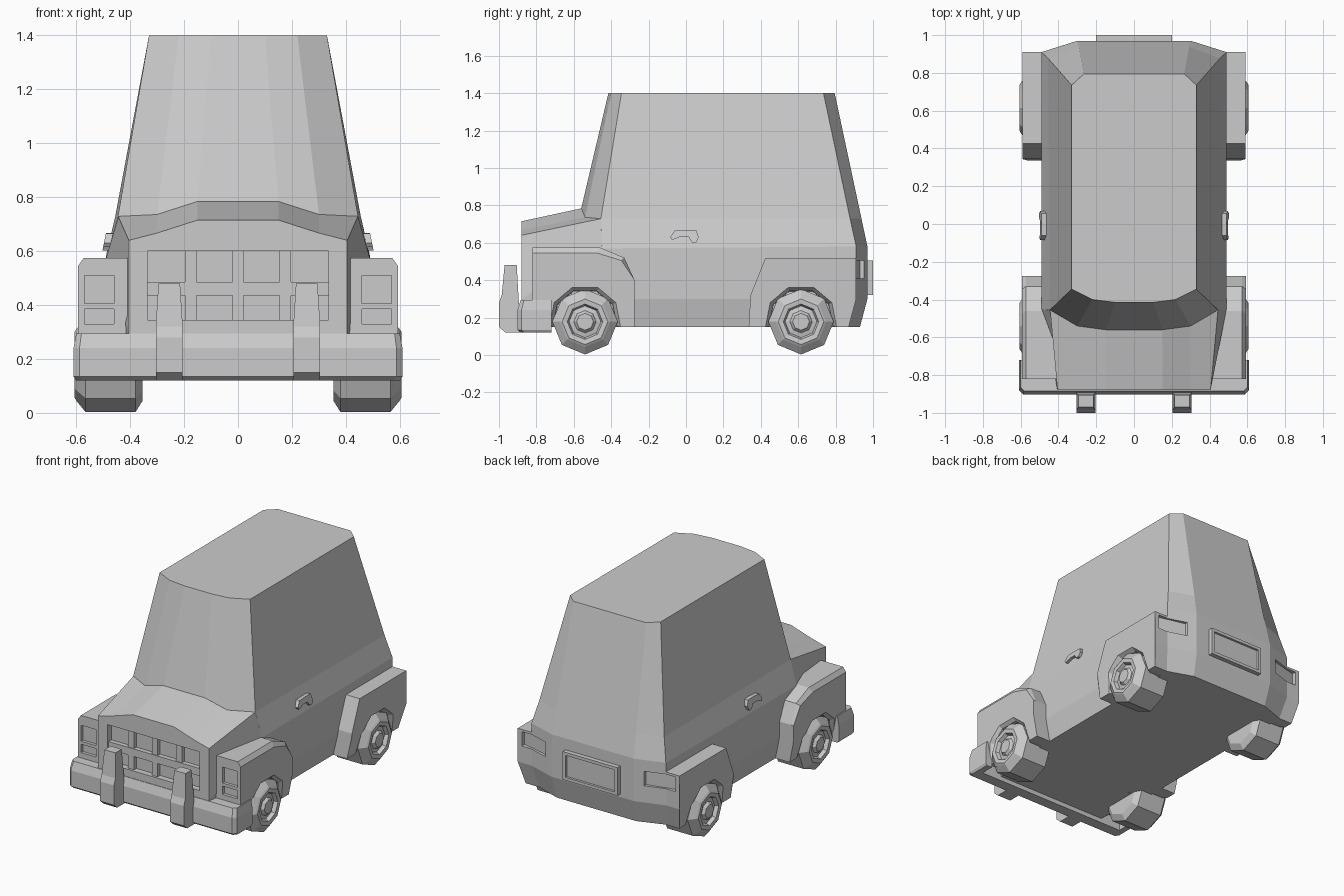
import bpy, bmesh
from math import cos, sin, pi
from mathutils import Vector

if "Cube" in bpy.data.objects:
    bpy.data.objects.remove(bpy.data.objects["Cube"])


def loft(name, rings, mirror=False, close=False, tuck=0.0):
    """Skin equal-length vertex rings, cap the ends (or close the loop)."""
    bm = bmesh.new()
    vs = [[bm.verts.new(p) for p in r] for r in rings]
    n = len(rings[0])
    pairs = list(zip(vs, vs[1:])) + ([(vs[-1], vs[0])] if close else [])
    for a, b in pairs:
        for i in range(n):
            j = (i + 1) % n
            bm.faces.new((a[i], a[j], b[j], b[i]))
    if not close:
        bm.faces.new(vs[0])
        bm.faces.new(vs[-1])
    if tuck:  # lean the sides inward below the sill line
        bmesh.ops.bisect_plane(bm, geom=bm.verts[:] + bm.edges[:] + bm.faces[:], dist=1e-5,
                               plane_co=(0, 0, 0.3), plane_no=(0, 0, 1))
        for v in bm.verts:
            if v.co.z < 0.3:
                v.co.x -= tuck * (0.3 - v.co.z) / 0.15
    bmesh.ops.recalc_face_normals(bm, faces=bm.faces)
    me = bpy.data.meshes.new(name)
    bm.to_mesh(me)
    bm.free()
    ob = bpy.data.objects.new(name, me)
    bpy.context.collection.objects.link(ob)
    if mirror:
        m = ob.modifiers.new("mirror", 'MIRROR')
        m.use_mirror_merge = False
    return ob


def box(name, x, y, z, mirror=False):
    return loft(name, [[(x[0], y[0], h), (x[1], y[0], h), (x[1], y[1], h), (x[0], y[1], h)] for h in z], mirror)


def sym(half):
    return half + [(-x, y, z) for x, y, z in reversed(half)]


def side(x, prof):
    return [(x, y, z) for y, z in prof]


def cut(ob, cutter):
    b = ob.modifiers.new("cut", 'BOOLEAN')
    b.operation, b.solver, b.object = 'DIFFERENCE', 'EXACT', cutter
    cutter.hide_render = True
    cutter.hide_set(True)


# Cabin: stacked plan outlines from floor to roof
cabin = loft("cabin", [
    sym([(.15, -.45, .15), (.3, -.45, .15), (.46, -.44, .15), (.46, .87, .15), (.29, .93, .15)]),
    sym([(.15, -.46, .3), (.3, -.46, .3), (.49, -.45, .3), (.49, .91, .3), (.3, .97, .3)]),
    sym([(.15, -.5, .57), (.3, -.49, .57), (.49, -.45, .57), (.49, .91, .58), (.3, .97, .58)]),
    sym([(.15, -.56, .785), (.3, -.54, .737), (.445, -.455, .73), (.455, .877, .73), (.292, .938, .73)]),
    sym([(.1, -.415, 1.4), (.22, -.4, 1.4), (.33, -.345, 1.4), (.33, .735, 1.4), (.265, .795, 1.4)]),
])

# Nose with domed hood
nose = loft("hood", [
    sym([(.15, -.88, .715), (.3, -.88, .667), (.405, -.88, .64), (.405, -.88, .3), (.4, -.88, .15)]),
    sym([(.15, -.555, .785), (.3, -.535, .737), (.445, -.45, .73), (.49, -.45, .57), (.46, -.45, .15)]),
])
cut(nose, box("grille_cutter", (-.335, .335), (-1, -.84), (.345, .6)))
box("grille_crossbar", (-.335, .335), (-.87, -.83), (.435, .485))
box("grille_centre_bar", (-.02, .02), (-.865, -.83), (.345, .6))
box("grille_side_bars", (.153, .197), (-.865, -.83), (.345, .6), True)


# Fenders with flared octagonal wheel arches
def arch(c, s):
    pts = [(.19, -.03), (.165, .1), (.07, .18), (-.07, .18), (-.165, .1), (-.19, -.03)]
    return [(c + y * s, .18 + z * s) for y, z in pts]


def front_prof(s, drop=0):
    return [(-.82, .575 - drop), (-.46 - drop / 2, .575 - drop), (-.33 - drop / 2, .52 - drop / 2),
            (-.275, .4), (-.275, .15), (-.35, .15)] + arch(-.54, s) + [(-.74, .2), (-.82, .2)]


def rear_prof(s):
    return [(.91, .52), (.425, .52), (.345, .32), (.335, .15), (.42, .15)] + \
        arch(.615, s)[::-1] + [(.81, .15), (.87, .15), (.91, .3)]


front = loft("front_fenders", [side(.41, front_prof(.88)), side(.572, front_prof(.9)),
                               side(.593, front_prof(1, .03))], True, tuck=.03)
rear = loft("rear_fenders", [side(.41, rear_prof(.88)), side(.56, rear_prof(.9)),
                             side(.59, rear_prof(1))], True, tuck=.03)

# Recessed head lamps and tail lamps
for n, z in (("upper", (.405, .51)), ("lower", (.33, .385))):
    cut(front, box(n + "_headlamp_cutter", (.46, .57), (-.95, -.8), z, True))
lamp = loft("tail_lamp_cutter", [[(.36, .93, z), (.56, .88, z), (.56, 1.1, z), (.36, 1.1, z)]
                                 for z in (.41, .505)], True)
cut(cabin, lamp)
cut(rear, lamp)

# Rear plate with sunken centre
plate = box("rear_plate", (-.2, .2), (.95, 1), (.32, .505))
cut(plate, box("plate_cutter", (-.18, .18), (.985, 1.1), (.34, .485)))

# Wrap-around front bumper
stations = [((.61, -.72), (.56, -.72)), ((.61, -.88), (.56, -.81)), ((.588, -.902), (.55, -.81))]
stations += [((-o[0], o[1]), (-i[0], i[1])) for o, i in reversed(stations)]
rings = []
for o, i in stations:
    o, i = Vector(o), Vector(i)
    m = o.lerp(i, .2)
    rings.append([(p.x, p.y, z) for p, z in
                  ((i, .12), (m, .12), (o, .135), (o, .24), (m, .295), (i, .295))])
loft("front_bumper", rings)

# Upright bumper guards, narrowing towards the top
guard = [(-.97, .48), (-.905, .48), (-.895, .3), (-.88, .12), (-.965, .12), (-1, .15), (-1, .28), (-.985, .32)]
loft("bumper_guards", [[(.255 + k * (.05 if z < .35 else .04), y, z) for y, z in guard]
                       for k in (-1, 1)], True)

# Door handles
handle = [(-.085, .63), (-.06, .665), (.0, .668), (.055, .667), (.068, .63), (.055, .602),
          (.03, .603), (.015, .63), (-.03, .632), (-.075, .615)]
loft("door_handles", [[(x - .2 * (z - .63), y, z) for y, z in handle] for x in (.46, .497)], True)

# Eight-sided wheels with dished hubs: (x, radius)
tyre = [(.355, .06), (.355, .135), (.38, .175), (.565, .175), (.598, .135), (.606, .122),
        (.603, .095), (.58, .085), (.585, .06), (.602, .045)]
for name, cy in (("front_wheels", -.54), ("rear_wheels", .615)):
    loft(name, [[(x, cy + r * cos(k * pi / 4), .178 + r * sin(k * pi / 4)) for k in range(8)]
                for x, r in tyre], True)
